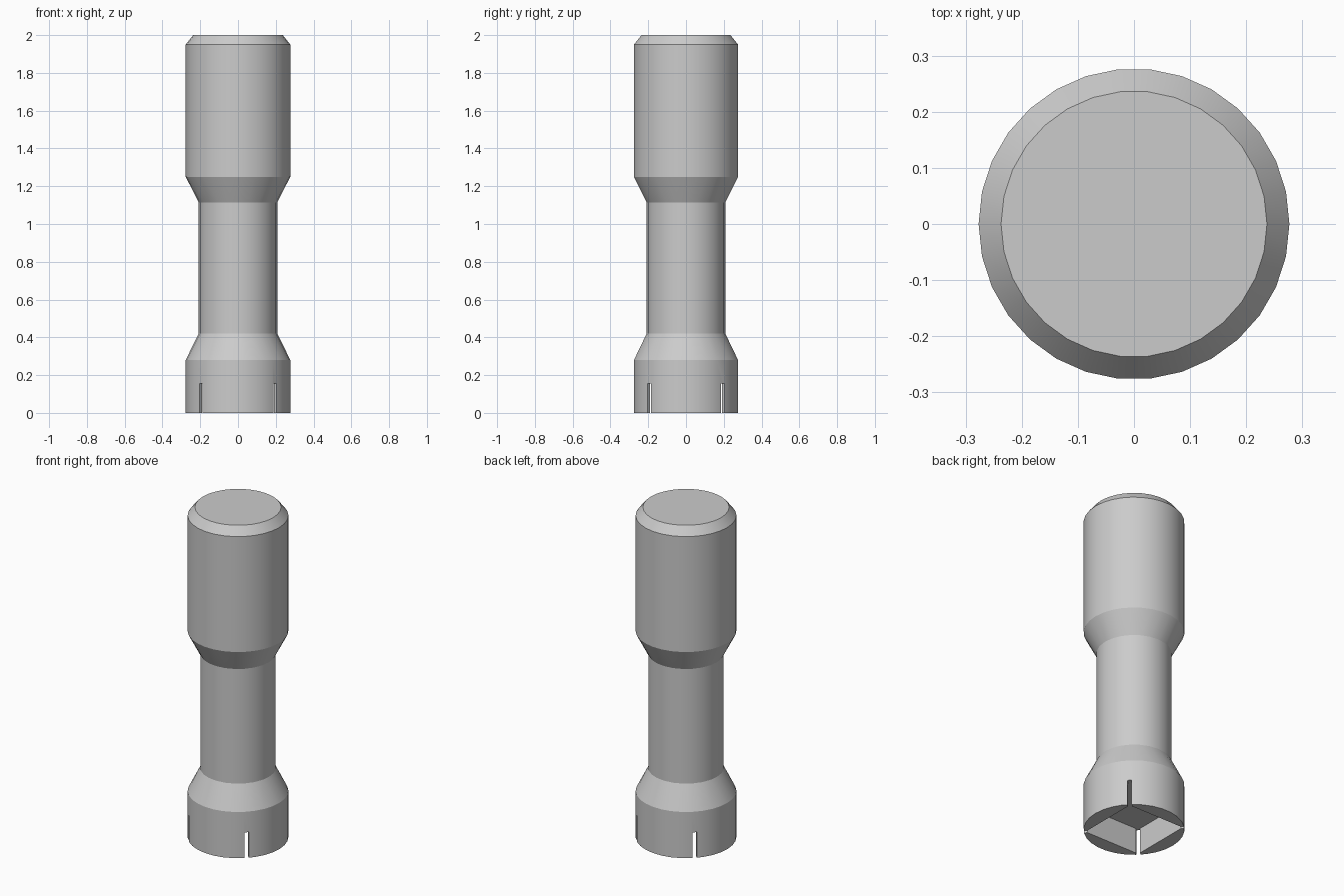
import bpy, bmesh, math
from mathutils import Matrix

if "Cube" in bpy.data.objects:
    bpy.data.objects.remove(bpy.data.objects["Cube"])

R_BODY, R_SHAFT, R_TOP = 0.277, 0.208, 0.237
SIDES, SHAFT_SIDES = 30, 24
SOCKET_HALF, SOCKET_DEPTH, SLOT_WIDTH = 0.19, 0.155, 0.023

grey = bpy.data.materials.new("light_grey")
grey.diffuse_color = (0.6, 0.6, 0.6, 1)
grey.use_nodes = True
grey.node_tree.nodes["Principled BSDF"].inputs["Base Color"].default_value = grey.diffuse_color


def make_object(name, bm):
    bmesh.ops.recalc_face_normals(bm, faces=bm.faces)
    mesh = bpy.data.meshes.new(name)
    bm.to_mesh(mesh)
    bm.free()
    mesh.materials.append(grey)
    obj = bpy.data.objects.new(name, mesh)
    bpy.context.collection.objects.link(obj)
    return obj


def ring(bm, radius, z, count):
    step = 2 * math.pi / count
    return [bm.verts.new((radius * math.cos(i * step), radius * math.sin(i * step), z))
            for i in range(count)]


def skin(bm, a, b):
    """Join two rings, with triangles where their side counts differ."""
    n, m = len(a), len(b)
    if n == m:
        for i in range(n):
            bm.faces.new((a[i], a[(i + 1) % n], b[(i + 1) % n], b[i]))
        return
    i = j = 0
    while i < n or j < m:
        if j >= m or (i < n and (i + 1) / n <= (j + 1) / m):
            bm.faces.new((a[i % n], a[(i + 1) % n], b[j % m]))
            i += 1
        else:
            bm.faces.new((a[i % n], b[(j + 1) % m], b[j % m]))
            j += 1


# Body: collar, narrow shaft, thick head with a chamfered top
bm = bmesh.new()
profile = [(R_BODY, 0, SIDES), (R_BODY, 0.28, SIDES),
           (R_SHAFT, 0.42, SHAFT_SIDES), (R_SHAFT, 1.115, SHAFT_SIDES),
           (R_BODY, 1.25, SIDES), (R_BODY, 1.95, SIDES), (R_TOP, 2.0, SIDES)]
rings = [ring(bm, *p) for p in profile]
for lower, upper in zip(rings, rings[1:]):
    skin(bm, lower, upper)
bm.faces.new(rings[0])
bm.faces.new(rings[-1])
body = make_object("socket_body", bm)


def box_cutter(name, size, centre, angle=0):
    bm = bmesh.new()
    matrix = (Matrix.Rotation(angle, 4, 'Z') @ Matrix.Translation(centre)
              @ Matrix.Diagonal((*size, 1)))
    bmesh.ops.create_cube(bm, size=1, matrix=matrix)
    obj = make_object(name, bm)
    obj.hide_render = True
    return obj


# Square socket in the base, and a slot through the wall at each corner
height = SOCKET_DEPTH + 0.1
mid = SOCKET_DEPTH - height / 2
cutters = [box_cutter("socket_cutter", (2 * SOCKET_HALF, 2 * SOCKET_HALF, height), (0, 0, mid))]
for k in range(4):
    cutters.append(box_cutter("slot_cutter", (0.1, SLOT_WIDTH, height), (0.285, 0, mid),
                              math.radians(45 + 90 * k)))

bpy.context.view_layer.objects.active = body
for cutter in cutters:
    mod = body.modifiers.new("cut", 'BOOLEAN')
    mod.operation = 'DIFFERENCE'
    mod.solver = 'EXACT'
    mod.object = cutter
    bpy.ops.object.modifier_apply(modifier=mod.name)
    bpy.data.objects.remove(cutter)

# Smooth round walls, crisp rims
bpy.ops.object.select_all(action='DESELECT')
body.select_set(True)
bpy.ops.object.shade_smooth_by_angle(angle=math.radians(22))
